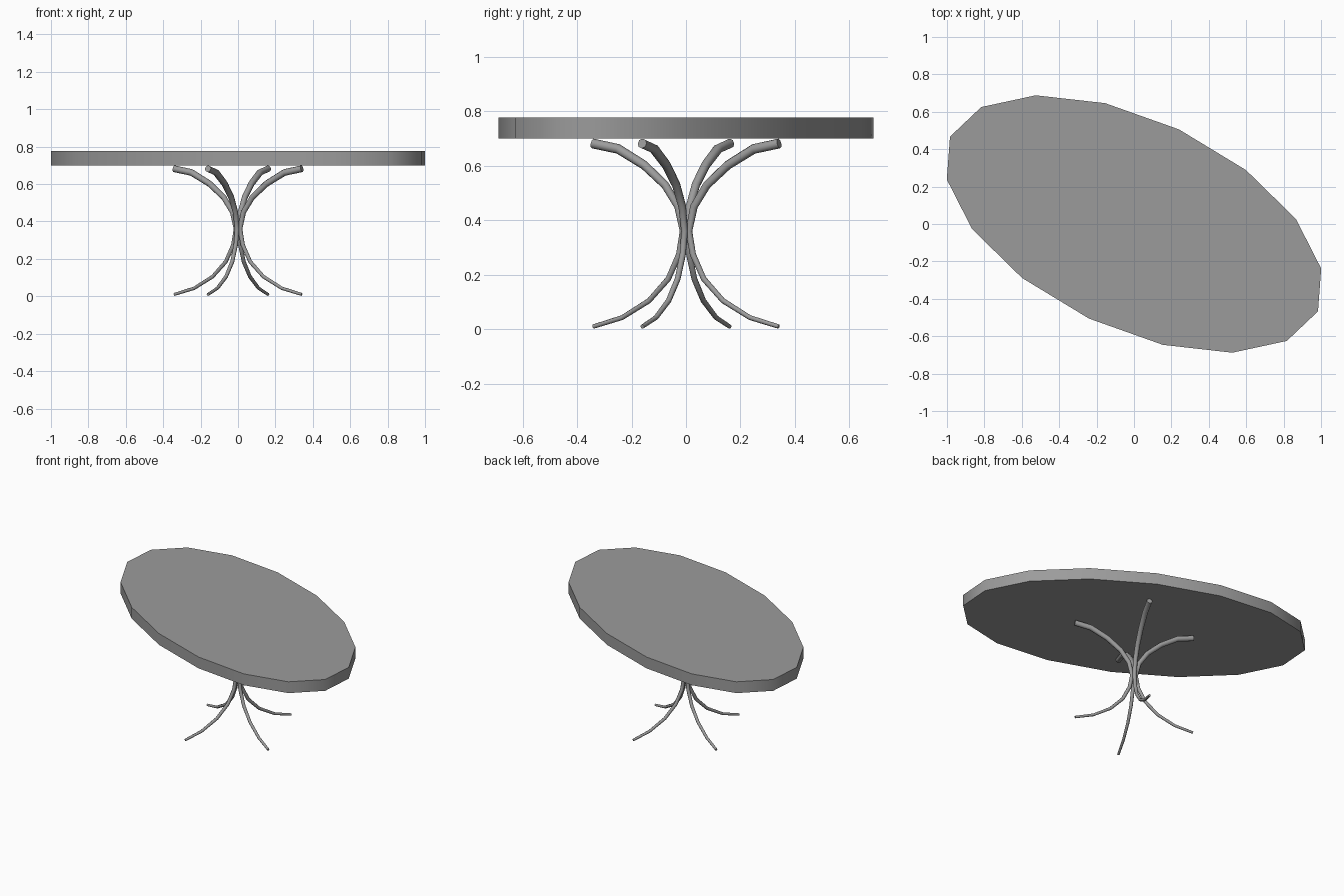
import bpy
import math

cube = bpy.data.objects.get("Cube")
if cube:
    bpy.data.objects.remove(cube, do_unlink=True)

GREY = (0.33, 0.33, 0.33, 1)
mat = bpy.data.materials.new("grey")
mat.use_nodes = True
mat.diffuse_color = GREY
mat.node_tree.nodes["Principled BSDF"].inputs["Base Color"].default_value = GREY


def smooth(obj, degrees):
    bpy.ops.object.select_all(action="DESELECT")
    obj.select_set(True)
    bpy.context.view_layer.objects.active = obj
    bpy.ops.object.shade_smooth_by_angle(angle=math.radians(degrees))


# Oval tabletop: sixteen-sided disc, stretched and turned
BOTTOM, TOP = 0.70, 0.777
bpy.ops.mesh.primitive_cylinder_add(
    vertices=16, radius=1, depth=TOP - BOTTOM,
    location=(0, 0, (TOP + BOTTOM) / 2),
    rotation=(0, 0, math.radians(-25.4)))
top = bpy.context.object
top.name = "tabletop"
top.scale = (1.089, 0.56, 1)
top.data.materials.append(mat)
bpy.ops.object.transform_apply(location=False, rotation=True, scale=True)
smooth(top, 50)

# Leg path: distance from the axis, height, tube radius
LEG = [(0.376, 0.010, 0.008), (0.259, 0.043, 0.009), (0.150, 0.105, 0.010),
       (0.072, 0.185, 0.011), (0.028, 0.275, 0.012), (0.012, 0.36, 0.013),
       (0.032, 0.45, 0.015), (0.085, 0.53, 0.016), (0.170, 0.603, 0.017),
       (0.275, 0.662, 0.018), (0.378, 0.682, 0.018)]


def make_leg(name, angle):
    curve = bpy.data.curves.new(name + "_path", "CURVE")
    curve.dimensions = "3D"
    curve.bevel_depth = 1
    curve.bevel_resolution = 2
    curve.use_fill_caps = True
    spline = curve.splines.new("POLY")
    spline.points.add(len(LEG) - 1)
    for point, (r, z, thickness) in zip(spline.points, LEG):
        point.co = (r * math.cos(angle), r * math.sin(angle), z, 1)
        point.radius = thickness
    path = bpy.data.objects.new(name + "_path", curve)
    bpy.context.collection.objects.link(path)
    bpy.context.view_layer.update()
    mesh = bpy.data.meshes.new_from_object(
        path.evaluated_get(bpy.context.evaluated_depsgraph_get()))
    bpy.data.objects.remove(path, do_unlink=True)
    leg = bpy.data.objects.new(name, mesh)
    bpy.context.collection.objects.link(leg)
    mesh.materials.clear()
    mesh.materials.append(mat)
    smooth(leg, 50)


# Four curved legs, a quarter turn apart
for i, side in enumerate(("left", "back", "right", "front")):
    make_leg(side + "_leg", math.radians(-25.2 + 90 * i))
